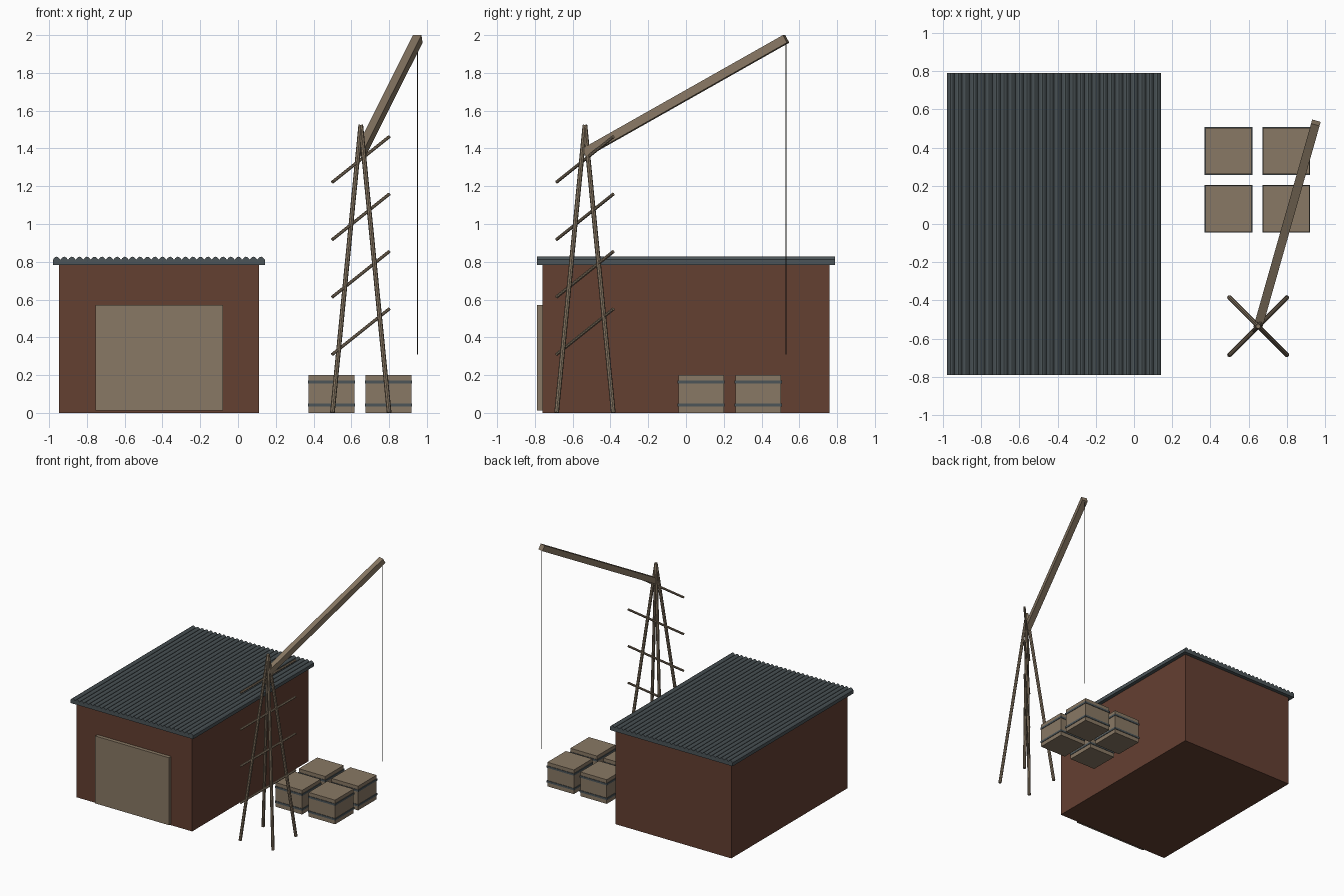
import bpy, math
from mathutils import Vector

if "Cube" in bpy.data.objects:
    bpy.data.objects.remove(bpy.data.objects["Cube"])


def material(name, rgb):
    m = bpy.data.materials.new(name)
    m.diffuse_color = (*rgb, 1)
    m.use_nodes = True
    m.node_tree.nodes["Principled BSDF"].inputs["Base Color"].default_value = m.diffuse_color
    return m


BRICK = material("brick_red", (0.127, 0.050, 0.031))
WOOD = material("weathered_wood", (0.25, 0.19, 0.128))
METAL = material("grey_metal", (0.072, 0.090, 0.098))
ROPE = material("dark_rope", (0.035, 0.033, 0.030))


def mesh_object(name, verts, faces, mat):
    me = bpy.data.meshes.new(name)
    me.from_pydata(verts, [], faces)
    me.materials.append(mat)
    ob = bpy.data.objects.new(name, me)
    bpy.context.collection.objects.link(ob)
    return ob


def box(name, lo, hi, mat):
    verts = [(x, y, z) for x in (lo[0], hi[0]) for y in (lo[1], hi[1]) for z in (lo[2], hi[2])]
    faces = [(0, 1, 3, 2), (4, 6, 7, 5), (0, 4, 5, 1), (2, 3, 7, 6), (0, 2, 6, 4), (1, 5, 7, 3)]
    return mesh_object(name, verts, faces, mat)


def bar(name, a, b, radius, sides, mat, turn=0.0):
    """Straight prism from a to b, kept level sideways."""
    a, b = Vector(a), Vector(b)
    d = (b - a).normalized()
    side = d.cross(Vector((0, 0, 1)))
    side = side.normalized() if side.length > 1e-4 else Vector((1, 0, 0))
    up = side.cross(d)
    verts = []
    for p in (a, b):
        for i in range(sides):
            t = 2 * math.pi * i / sides + turn
            verts.append(p + radius * (math.cos(t) * side + math.sin(t) * up))
    # side, up and -d form a right-handed frame, so wind the sides accordingly
    faces = [(i, i + sides, (i + 1) % sides + sides, (i + 1) % sides) for i in range(sides)]
    faces += [tuple(range(sides)), tuple(reversed(range(sides, 2 * sides)))]
    return mesh_object(name, verts, faces, mat)


# Warehouse walls and door
box("warehouse_walls", (-0.947, -0.76, 0), (0.112, 0.76, 0.79), BRICK)
box("warehouse_door", (-0.755, -0.79, 0.012), (-0.08, -0.755, 0.57), WOOD)

# Corrugated roof: flat underside, rounded ridges running front to back
X0, X1, RIDGES, STEPS = -0.98, 0.142, 28, 6
n = RIDGES * STEPS
verts, faces = [], []
for i in range(n + 1):
    x = X0 + (X1 - X0) * i / n
    z = 0.811 + 0.016 * math.sin(math.pi * (i % STEPS) / STEPS)
    verts += [(x, -0.79, 0.783), (x, -0.79, z), (x, 0.79, z), (x, 0.79, 0.783)]
for i in range(n):
    a, b = 4 * i, 4 * i + 4
    for k in range(4):
        j = (k + 1) % 4
        faces.append((a + k, b + k, b + j, a + j))
faces += [(0, 1, 2, 3), (4 * n + 3, 4 * n + 2, 4 * n + 1, 4 * n)]
mesh_object("corrugated_roof", verts, faces, METAL)

# Crane tower: four legs meeting at the top, four slanted rungs
CX, CY, R = 0.65, -0.535, 0.15
for sx in (-1, 1):
    for sy in (-1, 1):
        bar("crane_leg", (CX + R * sx, CY + R * sy, 0.002), (CX, CY, 1.524), 0.0125, 8, WOOD)
for i in range(4):
    z = 0.31 + 0.304 * i
    bar("crane_rung", (CX - R, CY - R, z), (CX + R, CY + R, z + 0.24), 0.009, 8, WOOD)

# Boom and hanging rope
bar("crane_boom", (CX, CY, 1.378), (0.952, 0.53, 1.98), 0.0325, 4, WOOD, math.pi / 4)
bar("crane_rope", (0.95, 0.53, 0.31), (0.95, 0.53, 1.975), 0.003, 8, ROPE)

# Crates with two metal bands each
for cx in (0.495, 0.797):
    for cy in (0.08, 0.382):
        h = 0.121
        box("crate", (cx - h, cy - h, 0), (cx + h, cy + h, 0.2), WOOD)
        h = 0.125
        for z in (0.041, 0.163):
            box("crate_band", (cx - h, cy - h, z - 0.008), (cx + h, cy + h, z + 0.008), METAL)
